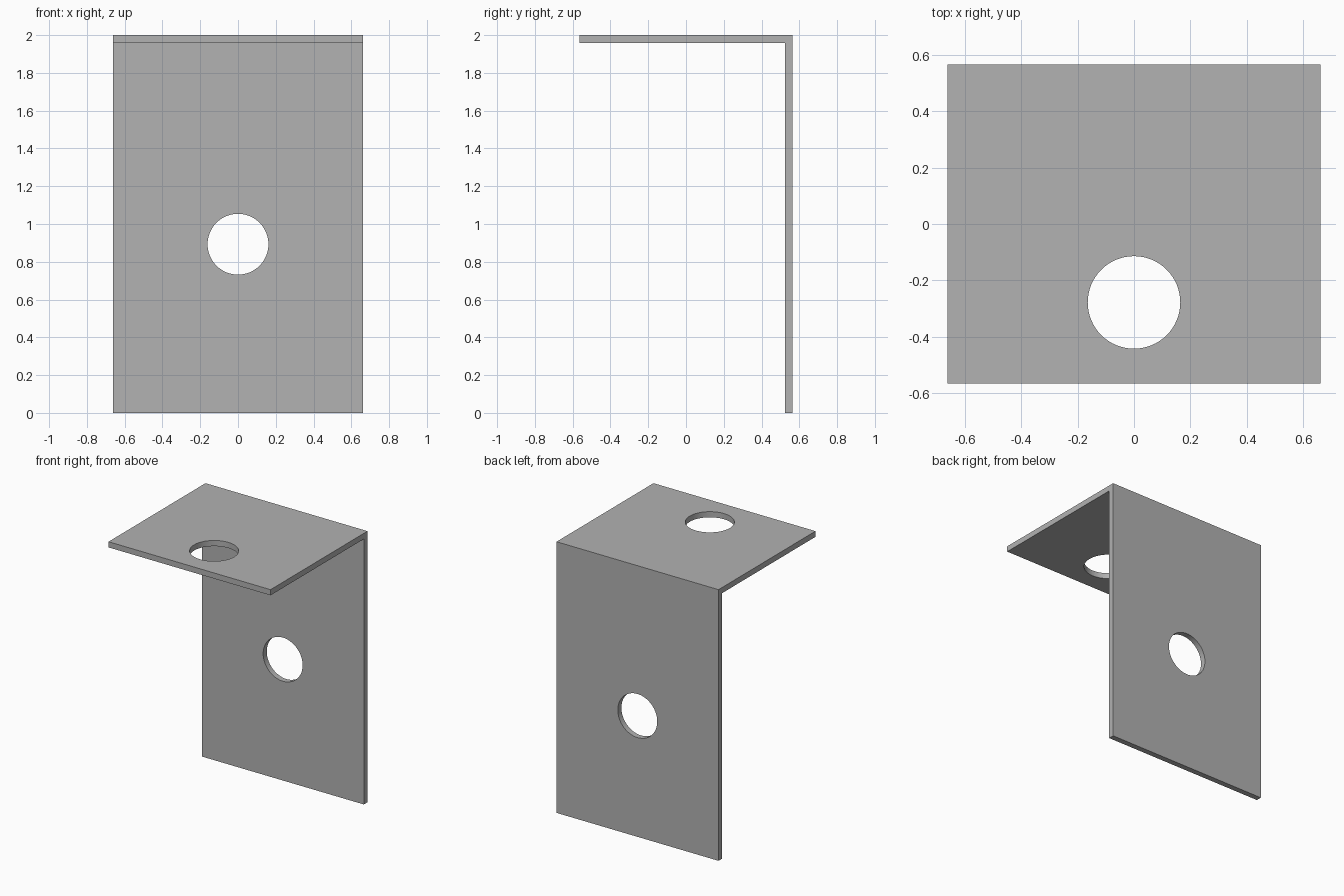
import bpy, bmesh, math
from mathutils import Matrix

if "Cube" in bpy.data.objects:
    bpy.data.objects.remove(bpy.data.objects["Cube"], do_unlink=True)

HALF_W, HALF_D, HEIGHT, THICK = 0.661, 0.565, 2.0, 0.042

# Plain grey metal
grey = bpy.data.materials.new("grey_metal")
grey.use_nodes = True
colour = (0.445, 0.445, 0.445, 1)
grey.diffuse_color = colour
grey.node_tree.nodes["Principled BSDF"].inputs["Base Color"].default_value = colour


def add_object(name, bm):
    bmesh.ops.recalc_face_normals(bm, faces=bm.faces)
    mesh = bpy.data.meshes.new(name)
    bm.to_mesh(mesh)
    bm.free()
    mesh.materials.append(grey)
    obj = bpy.data.objects.new(name, mesh)
    bpy.context.collection.objects.link(obj)
    return obj


# L-shaped side profile (y, z), extruded across the width
inner_y, inner_z = HALF_D - THICK, HEIGHT - THICK
profile = [(-HALF_D, inner_z), (inner_y, inner_z), (inner_y, 0),
           (HALF_D, 0), (HALF_D, HEIGHT), (-HALF_D, HEIGHT)]
bm = bmesh.new()
side = bm.faces.new([bm.verts.new((-HALF_W, y, z)) for y, z in profile])
extruded = bmesh.ops.extrude_face_region(bm, geom=[side])["geom"]
bmesh.ops.translate(bm, vec=(2 * HALF_W, 0, 0),
                    verts=[v for v in extruded if isinstance(v, bmesh.types.BMVert)])
bracket = add_object("angle_bracket", bm)


# Round bolt holes through each plate
def cut_hole(name, centre, radius, tilt):
    bm = bmesh.new()
    bmesh.ops.create_cone(bm, cap_ends=True, segments=64, radius1=radius,
                          radius2=radius, depth=0.2,
                          matrix=Matrix.Translation(centre) @ Matrix.Rotation(tilt, 4, "X"))
    cutter = add_object(name, bm)
    cutter.hide_render = True
    cutter.hide_viewport = True
    cut = bracket.modifiers.new(name, "BOOLEAN")
    cut.operation = "DIFFERENCE"
    cut.solver = "EXACT"
    cut.object = cutter


cut_hole("back_plate_hole_cutter", (0, HALF_D - THICK / 2, 0.893), 0.161, math.pi / 2)
cut_hole("top_plate_hole_cutter", (0, -0.278, HEIGHT - THICK / 2), 0.164, 0)

# Bake the holes into the bracket and drop the cutters
bpy.context.view_layer.update()
graph = bpy.context.evaluated_depsgraph_get()
finished = bpy.data.meshes.new_from_object(bracket.evaluated_get(graph))
cutters = [m.object for m in bracket.modifiers]
bracket.modifiers.clear()
bracket.data = finished
for cutter in cutters:
    bpy.data.objects.remove(cutter, do_unlink=True)

# Smooth hole walls, crisp plate edges
bpy.ops.object.select_all(action="DESELECT")
bracket.select_set(True)
bpy.context.view_layer.objects.active = bracket
bpy.ops.object.shade_smooth_by_angle(angle=math.radians(30))
